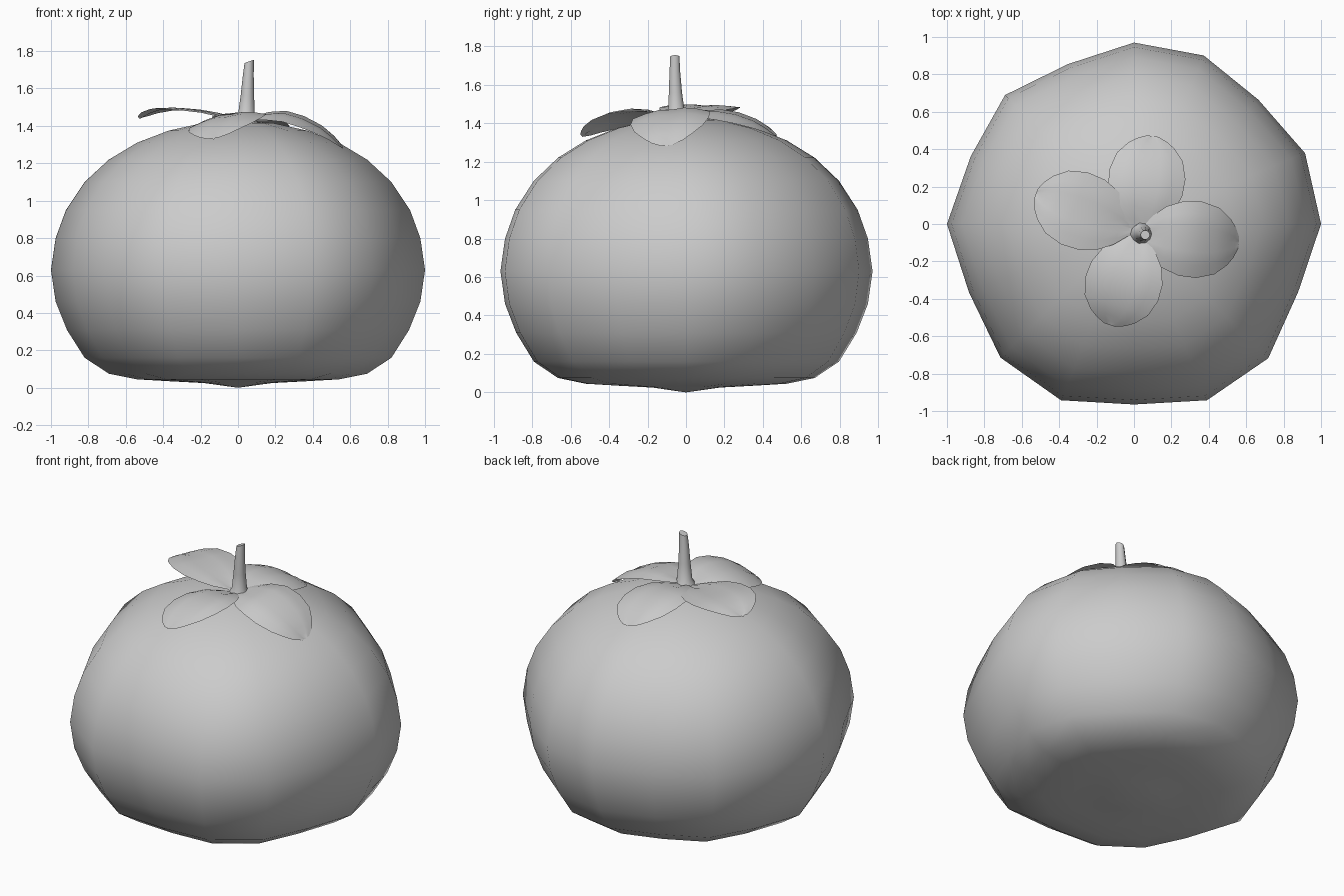
import bpy, bmesh, math
from mathutils import Vector

if "Cube" in bpy.data.objects:
    bpy.data.objects.remove(bpy.data.objects["Cube"])


def finish(name, bm, angle=60):
    bmesh.ops.recalc_face_normals(bm, faces=bm.faces)
    me = bpy.data.meshes.new(name)
    bm.to_mesh(me)
    bm.free()
    ob = bpy.data.objects.new(name, me)
    bpy.context.collection.objects.link(ob)
    for p in me.polygons:
        p.use_smooth = True
    return ob


def bridge(bm, rings, closed=True):
    for a, b in zip(rings, rings[1:]):
        n = len(a)
        for i in range(n if closed else n - 1):
            j = (i + 1) % n
            bm.faces.new((a[i], a[j], b[j], b[i]))


def lerp_table(table, t):
    for (t0, v0), (t1, v1) in zip(table, table[1:]):
        if t <= t1:
            return v0 + (v1 - v0) * (t - t0) / (t1 - t0)
    return table[-1][1]


# Fruit body: 16-sided, slightly lumpy revolve with a flat underside
PROFILE = [(0.18, 0.025), (0.37, 0.035), (0.54, 0.045), (0.69, 0.075), (0.82, 0.16),
           (0.915, 0.31), (0.975, 0.46), (1.0, 0.63), (0.975, 0.80), (0.92, 0.95),
           (0.82, 1.10), (0.69, 1.22), (0.54, 1.31), (0.37, 1.375), (0.19, 1.415)]
LUMPS = [1.0, 0.99, 0.94, 0.975, 0.97, 0.925, 0.975, 0.945,
         1.0, 0.955, 1.01, 1.02, 0.965, 1.02, 1.015, 0.95]
bm = bmesh.new()
rings = []
for r, z in PROFILE:
    ring = []
    for i, k in enumerate(LUMPS):
        a = math.tau * i / 16
        ring.append(bm.verts.new((r * k * math.cos(a), r * k * math.sin(a), z)))
    rings.append(ring)
bridge(bm, rings)
for ring, z in ((rings[0], 0.0), (rings[-1], 1.43)):
    pole = bm.verts.new((0, 0, z))
    for i in range(16):
        bm.faces.new((ring[i], ring[(i + 1) % 16], pole))
finish("fruit_body", bm)


# Calyx leaves: thin curved sheets with a rounded outline and a soft midrib
WIDTH = [(0, 0.03), (0.12, 0.11), (0.25, 0.165), (0.42, 0.2), (0.6, 0.205),
         (0.78, 0.178), (0.9, 0.125), (0.96, 0.08), (1.0, 0.03)]
STEPS = [0, 0.12, 0.25, 0.42, 0.6, 0.78, 0.9, 0.96, 1.0]


def leaf(name, base, tip, spine, roll, cup):
    base, tip = Vector(base), Vector(tip)
    side = Vector((-(tip - base).y, (tip - base).x)).normalized()
    bm = bmesh.new()
    rows = []
    for t in STEPS:
        row = []
        for j in range(7):
            s = (j - 3) / 3
            off = s * lerp_table(WIDTH, t)
            p = base.lerp(tip, t) + side * off
            z = lerp_table(spine, t) + roll * off - cup * off * off
            z -= 0.008 if j == 3 else 0
            row.append(bm.verts.new((p.x, p.y, z)))
        rows.append(row)
    bridge(bm, rows, closed=False)
    ob = finish(name, bm)
    if sum(p.normal.z for p in ob.data.polygons) < 0:
        ob.data.flip_normals()


DROOP = [(0, 1.435), (0.25, 1.472), (0.42, 1.478), (0.6, 1.45), (0.78, 1.40),
         (0.9, 1.345), (1.0, 1.285)]
ARCH = [(0, 1.43), (0.25, 1.465), (0.42, 1.47), (0.6, 1.455), (0.78, 1.42),
        (0.9, 1.38), (1.0, 1.335)]
LEVEL = [(0, 1.43), (0.25, 1.475), (0.42, 1.49), (0.6, 1.498), (0.78, 1.495),
         (0.9, 1.475), (1.0, 1.445)]
leaf("leaf_right", (0.03, -0.06), (0.56, -0.10), DROOP, 0.1, 0.9)
leaf("leaf_back", (0.03, -0.04), (0.10, 0.47), ARCH, 0.08, 0.9)
leaf("leaf_left", (-0.01, -0.03), (-0.525, 0.16), LEVEL, 0.02, 0.3)
leaf("leaf_front", (0.03, -0.06), (-0.13, -0.54), ARCH, 0.14, 0.9)

# Stem: tapered, slightly leaning, with a slanted cut at the top
bm = bmesh.new()
rings = []
for x, y, z, r in [(0.04, -0.05, 1.41, 0.07), (0.045, -0.05, 1.46, 0.045),
                   (0.05, -0.055, 1.56, 0.036), (0.055, -0.058, 1.67, 0.029),
                   (0.06, -0.058, 1.745, 0.025)]:
    slant = 0.35 if z > 1.7 else 0
    rings.append([bm.verts.new((x + r * math.cos(a), y + r * math.sin(a),
                                z + slant * r * math.cos(a)))
                  for a in (math.tau * i / 10 for i in range(10))])
bridge(bm, rings)
bm.faces.new(rings[-1])
bm.faces.new(rings[0][::-1])
stem = finish("stem", bm)
bpy.context.view_layer.objects.active = stem
stem.select_set(True)
bpy.ops.object.shade_smooth_by_angle(angle=math.radians(45))
